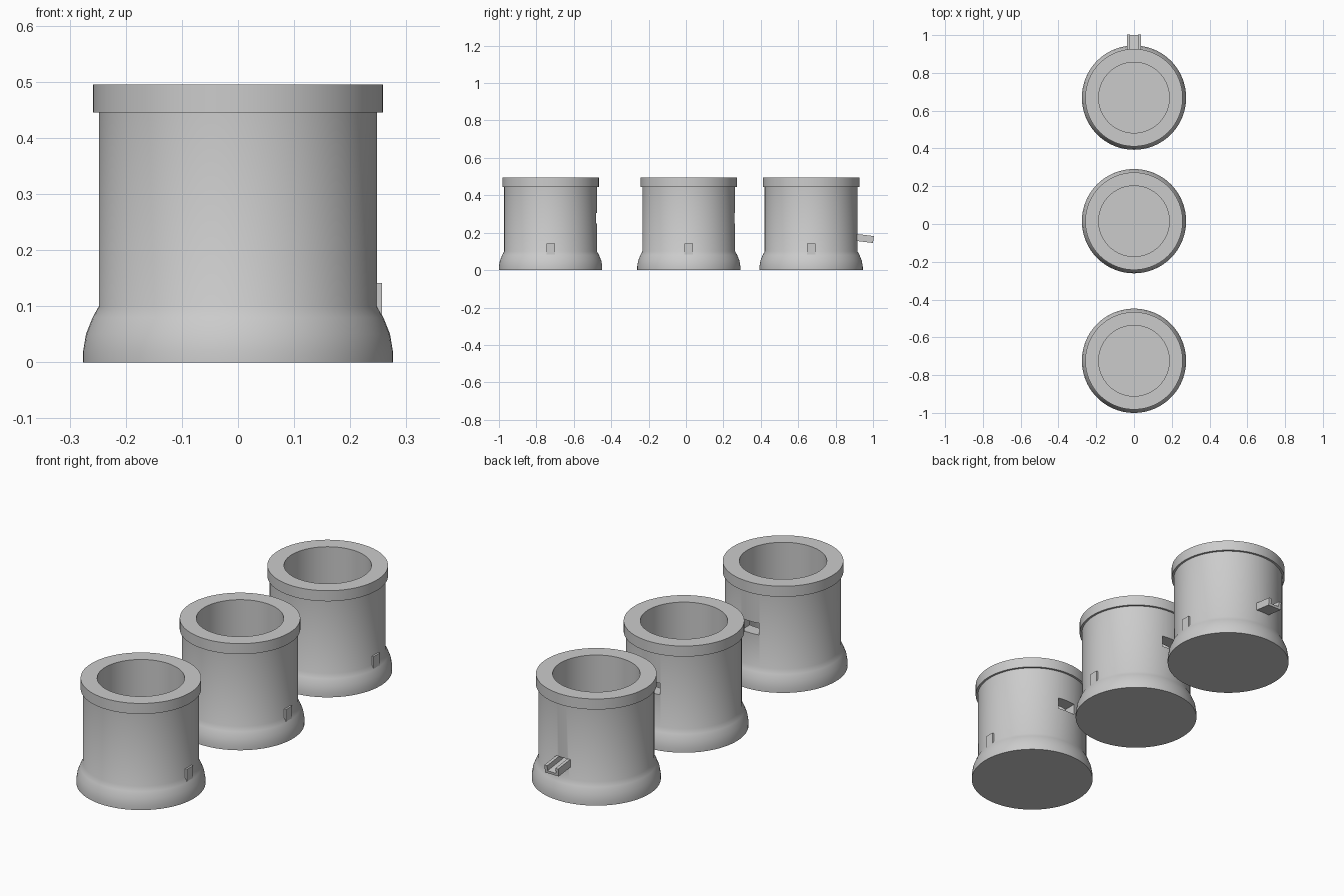
import bpy, bmesh, math
from mathutils import Matrix, Vector

if "Cube" in bpy.data.objects:
    bpy.data.objects.remove(bpy.data.objects["Cube"])

SEG = 96
R, R_IN = 0.248, 0.187
# radius, height: base flare, body, rim, bore, inner floor
PROFILE = [(0.276, 0), (0.276, 0.02), (0.271, 0.05), (0.259, 0.08), (R, 0.10),
           (R, 0.445), (0.258, 0.445), (0.258, 0.495), (R_IN, 0.495), (R_IN, 0.05)]


def finish(name, bm):
    bmesh.ops.recalc_face_normals(bm, faces=bm.faces)
    me = bpy.data.meshes.new(name)
    bm.to_mesh(me)
    bm.free()
    ob = bpy.data.objects.new(name, me)
    bpy.context.collection.objects.link(ob)
    return ob


def lathe(name, y):
    bm = bmesh.new()
    rings = [[bm.verts.new((r * math.cos(a), y + r * math.sin(a), z))
              for a in (2 * math.pi * i / SEG for i in range(SEG))] for r, z in PROFILE]
    for lo, hi in zip(rings, rings[1:]):
        for i in range(SEG):
            j = (i + 1) % SEG
            bm.faces.new((lo[i], lo[j], hi[j], hi[i]))
    bm.faces.new(rings[0])
    bm.faces.new(rings[-1])
    return finish(name, bm)


def prism(name, section, y0, y1, tilt=0.0):
    """Extrude an (x, z) section along y; tilt drops the outer end about y1."""
    bm = bmesh.new()
    face = bm.faces.new([bm.verts.new((x, y0, z)) for x, z in section])
    out = bmesh.ops.extrude_face_region(bm, geom=[face])
    for v in out["geom"]:
        if isinstance(v, bmesh.types.BMVert):
            v.co.y = y1
    pivot = Vector((0, y1, section[0][1]))
    bmesh.ops.rotate(bm, verts=bm.verts, cent=pivot, matrix=Matrix.Rotation(-tilt, 3, 'X'))
    return finish(name, bm)


def rect(x0, x1, z0, z1):
    return [(x0, z0), (x1, z0), (x1, z1), (x0, z1)]


def cut(ob, cutter):
    mod = ob.modifiers.new("opening", 'BOOLEAN')
    mod.operation, mod.solver, mod.object = 'DIFFERENCE', 'EXACT', cutter
    bpy.context.view_layer.objects.active = ob
    bpy.ops.object.modifier_apply(modifier=mod.name)
    bpy.data.objects.remove(cutter)


TILT = math.radians(7)
for name, y in (("front", -0.724), ("middle", 0.015), ("back", 0.669)):
    pot = lathe(name + "_pot", y)
    # rear opening: a plain slot, or a tilted outlet with a trough spout
    if name == "back":
        cut(pot, prism("outlet_cutter", rect(-0.022, 0.022, 0.157, 0.182), y + 0.1, 1.0, TILT))
        w, t, z0, z1 = 0.036, 0.022, 0.145, 0.182
        trough = [(-w, z0), (w, z0), (w, z1), (t, z1), (t, z0 + 0.012),
                  (-t, z0 + 0.012), (-t, z1), (-w, z1)]
        prism("spout", trough, y + 0.19, 1.0, TILT)
    else:
        cut(pot, prism("slot_cutter", rect(-0.046, 0.046, 0.25, 0.305), y + 0.1, y + 0.3))
    # small tab on the right side
    prism(name + "_tab", rect(0.225, 0.2565, 0.06, 0.141), y - 0.023, y + 0.023)

    bpy.ops.object.select_all(action='DESELECT')
    pot.select_set(True)
    bpy.context.view_layer.objects.active = pot
    bpy.ops.object.shade_smooth_by_angle(angle=math.radians(30))
